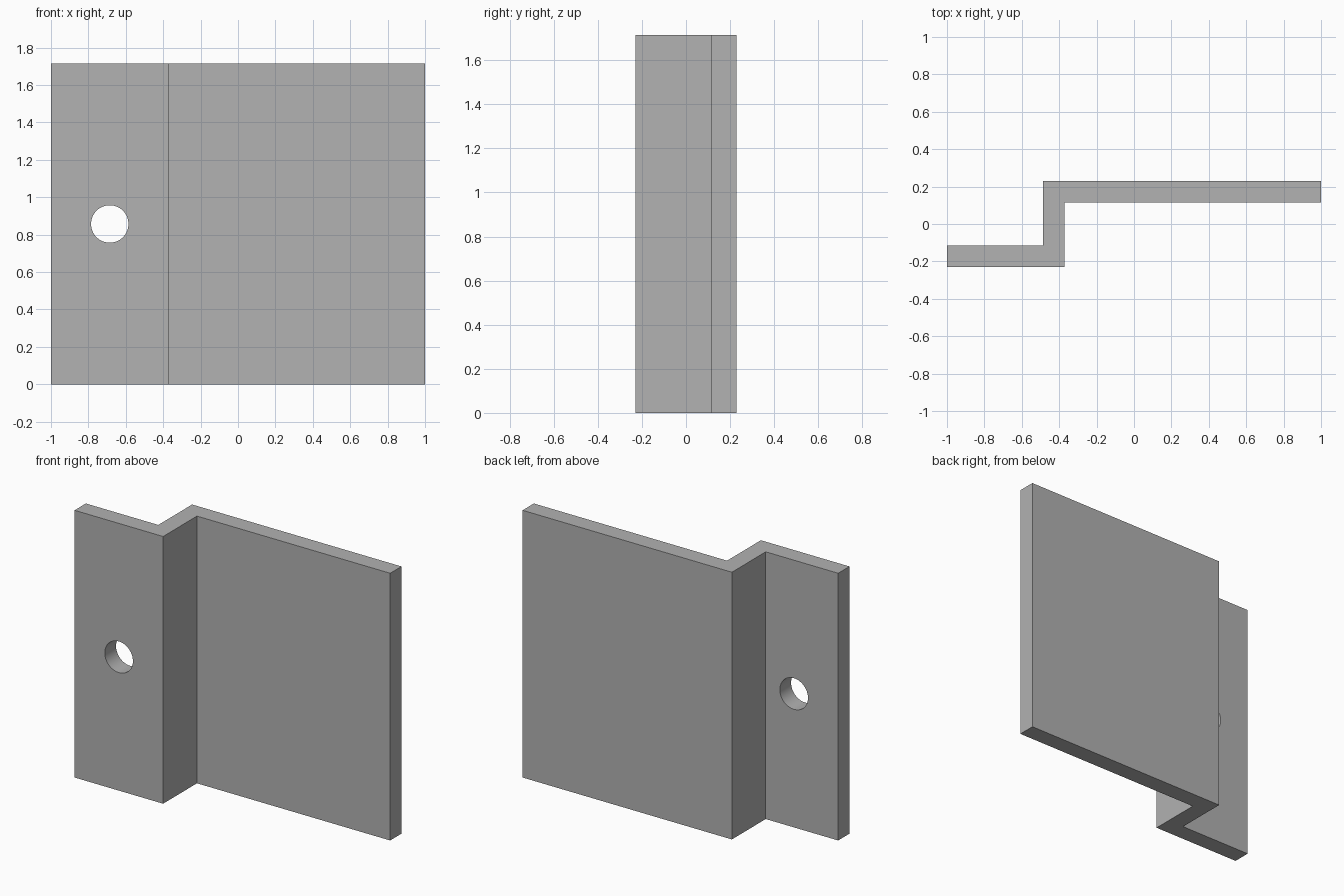
import bpy
import bmesh
import math

UNIT = 2 / 17.5          # sheet thickness
HEIGHT = 15 * UNIT
DEPTH = 4 * UNIT
FLANGE = 5.5 * UNIT      # width of the short front flange

if "Cube" in bpy.data.objects:
    bpy.data.objects.remove(bpy.data.objects["Cube"], do_unlink=True)

# Grey material
grey = bpy.data.materials.new("plain grey")
grey.use_nodes = True
colour = (0.445, 0.445, 0.445, 1)
grey.diffuse_color = colour
grey.node_tree.nodes["Principled BSDF"].inputs["Base Color"].default_value = colour

# Z-shaped profile, extruded upwards
front, back = -DEPTH / 2, DEPTH / 2
bend = -1 + FLANGE
profile = [
    (-1, front), (bend, front), (bend, back - UNIT), (1, back - UNIT),
    (1, back), (bend - UNIT, back), (bend - UNIT, front + UNIT), (-1, front + UNIT),
]
bm = bmesh.new()
base = bm.faces.new([bm.verts.new((x, y, 0)) for x, y in profile])
top = bmesh.ops.extrude_face_region(bm, geom=[base])["geom"]
bmesh.ops.translate(bm, vec=(0, 0, HEIGHT),
                    verts=[v for v in top if isinstance(v, bmesh.types.BMVert)])
bmesh.ops.recalc_face_normals(bm, faces=bm.faces[:])
mesh = bpy.data.meshes.new("offset_bracket")
bm.to_mesh(mesh)
bm.free()
mesh.materials.append(grey)
bracket = bpy.data.objects.new("offset_bracket", mesh)
bpy.context.collection.objects.link(bracket)

# Round bolt hole through the short flange
bpy.ops.mesh.primitive_cylinder_add(
    vertices=64, radius=0.1, depth=UNIT * 2,
    location=(-1 + FLANGE / 2, front + UNIT / 2, HEIGHT / 2),
    rotation=(math.pi / 2, 0, 0))
cutter = bpy.context.object
cutter.name = "hole_cutter"
cutter.hide_render = True
cutter.data.materials.append(grey)

cut = bracket.modifiers.new("bolt_hole", "BOOLEAN")
cut.operation = "DIFFERENCE"
cut.solver = "EXACT"
cut.object = cutter

bpy.ops.object.select_all(action="DESELECT")
bracket.select_set(True)
bpy.context.view_layer.objects.active = bracket
bpy.ops.object.modifier_apply(modifier=cut.name)
bpy.data.objects.remove(cutter, do_unlink=True)
bpy.ops.object.shade_smooth_by_angle(angle=math.radians(30))
